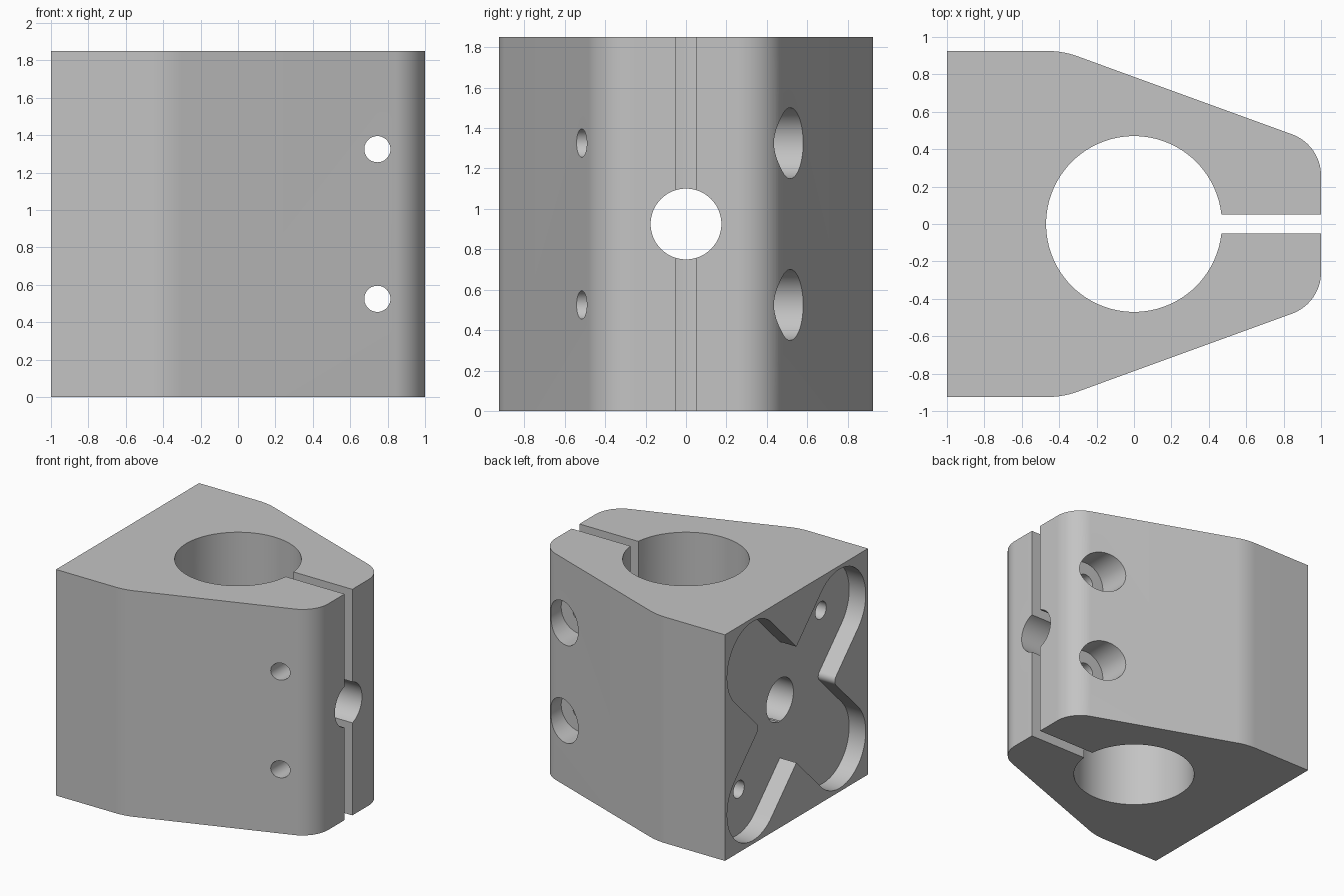
import bpy, bmesh, math
from mathutils import Vector

default = bpy.data.objects.get("Cube")
if default:
    bpy.data.objects.remove(default, do_unlink=True)

HEIGHT = 1.85
MID = HEIGHT / 2

grey = bpy.data.materials.new("plain grey metal")
grey.use_nodes = True
tone = (0.55, 0.55, 0.55, 1)
grey.diffuse_color = tone
grey.node_tree.nodes["Principled BSDF"].inputs["Base Color"].default_value = tone


def rounded(corners, steps=14):
    """Outline from (x, y, radius) corners, each rounded by its radius."""
    pts = []
    for i, (x, y, r) in enumerate(corners):
        p = Vector((x, y))
        if r == 0:
            pts.append(p)
            continue
        u = (Vector(corners[i - 1][:2]) - p).normalized()
        v = (Vector(corners[(i + 1) % len(corners)][:2]) - p).normalized()
        half = u.angle(v) / 2
        t = r / math.tan(half)
        centre = p + (u + v).normalized() * r / math.sin(half)
        a, b = p + u * t - centre, p + v * t - centre
        for k in range(steps + 1):
            blend = a.lerp(b, k / steps)
            pts.append(centre + blend.normalized() * r)
    return pts


def circle(u, v, r, n=64):
    return [Vector((u + r * math.cos(2 * math.pi * k / n),
                    v + r * math.sin(2 * math.pi * k / n))) for k in range(n)]


PLACE = {"x": lambda u, v, w: (w, u, v),
         "y": lambda u, v, w: (u, w, v),
         "z": lambda u, v, w: (u, v, w)}


def prism(name, outline, axis, lo, hi):
    """Closed solid from a flat outline swept along an axis."""
    bm = bmesh.new()
    put = PLACE[axis]
    low = [bm.verts.new(put(p.x, p.y, lo)) for p in outline]
    high = [bm.verts.new(put(p.x, p.y, hi)) for p in outline]
    bm.faces.new(low)
    bm.faces.new(high)
    for i in range(len(outline)):
        bm.faces.new((low[i - 1], low[i], high[i], high[i - 1]))
    bmesh.ops.recalc_face_normals(bm, faces=bm.faces[:])
    mesh = bpy.data.meshes.new(name)
    bm.to_mesh(mesh)
    bm.free()
    mesh.materials.append(grey)
    obj = bpy.data.objects.new(name, mesh)
    bpy.context.collection.objects.link(obj)
    return obj


# Tapered clamp body
side = [(-1, 0.925, 0), (-0.38, 0.925, 0.47), (1, 0.423, 0.235)]
mirrored = [(x, -y, r) for x, y, r in reversed(side)]
body = prism("clamp_block", rounded(side + mirrored), "z", 0, HEIGHT)

# Vertical bore, clamping slit and cross bore
slit = [Vector(p) for p in ((0, -0.05), (1.2, -0.05), (1.2, 0.05), (0, 0.05))]
cutters = [
    prism("main_bore_cutter", circle(0, 0, 0.47, 96), "z", -0.1, HEIGHT + 0.1),
    prism("slit_cutter", slit, "z", -0.2, HEIGHT + 0.2),
    prism("cross_bore_cutter", circle(0, MID, 0.175), "x", -1.2, 1.3),
]

# Clamp screw holes with counterbores
for z in (MID - 0.4, MID + 0.4):
    cutters.append(prism("screw_hole_cutter", circle(0.745, z, 0.07, 40), "y", -1, 1))
    cutters.append(prism("counterbore_cutter", circle(0.745, z, 0.175), "y", 0.3, 1.1))

# Four-lobed recess in the flat mounting face
notch, lobe = 0.475, 0.56
w = notch / math.sqrt(2)
cross = []
for k in range(4):
    a = k * math.pi / 2
    along = Vector((math.cos(a + math.pi / 4), math.sin(a + math.pi / 4)))
    across = Vector((-along.y, along.x))
    end = along * (lobe * math.sqrt(2) + w)
    cross.append((notch * math.cos(a), MID + notch * math.sin(a), 0.05 if k % 2 == 0 else 0))
    for s in (-1, 1):
        p = end + across * w * s
        cross.append((p.x, MID + p.y, w * 0.998))
cutters.append(prism("recess_cutter", rounded(cross), "x", -1.1, -0.85))

# Two blind mounting holes on one diagonal
for s in (-1, 1):
    cutters.append(prism("mount_hole_cutter", circle(0.53 * s, MID - 0.53 * s, 0.07, 40),
                         "x", -1.05, -0.5))

# Cut everything, then remove the cutters
for obj in bpy.context.selected_objects:
    obj.select_set(False)
body.select_set(True)
bpy.context.view_layer.objects.active = body
bpy.context.view_layer.update()
for cutter in cutters:
    cutter.hide_render = True
    mod = body.modifiers.new("cut", "BOOLEAN")
    mod.operation = "DIFFERENCE"
    mod.solver = "EXACT"
    mod.object = cutter
    bpy.ops.object.modifier_apply(modifier=mod.name)
    bpy.data.objects.remove(cutter, do_unlink=True)

bpy.ops.object.shade_smooth_by_angle(angle=math.radians(30))
